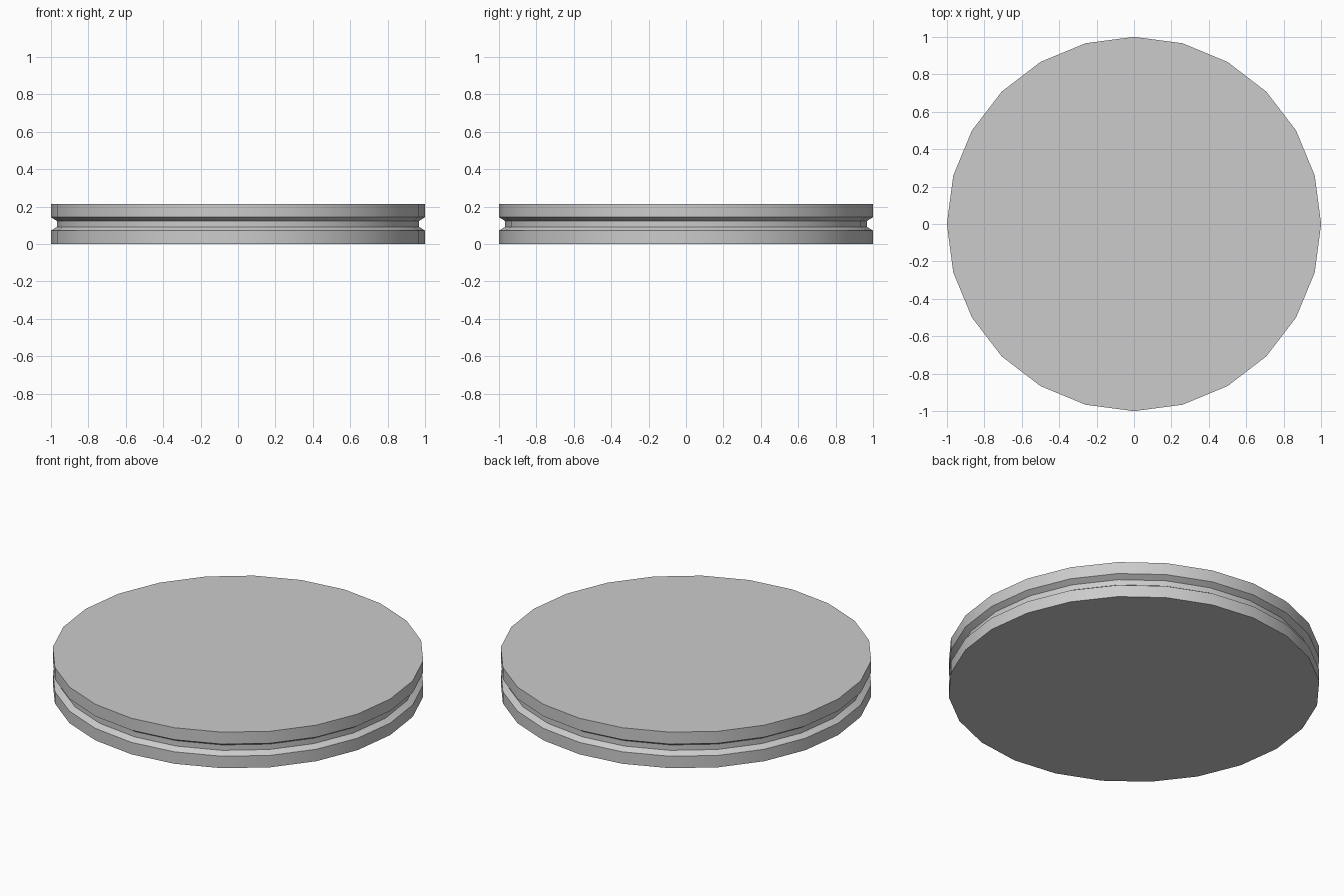
import bpy
import bmesh
from math import cos, sin, tau

if "Cube" in bpy.data.objects:
    bpy.data.objects.remove(bpy.data.objects["Cube"])

SIDES = 24
# Rim profile (radius, height): lower band, V-sided groove, upper band
PROFILE = [(1.0, 0.0), (1.0, 0.071), (0.968, 0.091),
           (0.968, 0.123), (1.0, 0.143), (1.0, 0.214)]

bm = bmesh.new()
rings = [[bm.verts.new((r * cos(tau * i / SIDES), r * sin(tau * i / SIDES), z))
          for i in range(SIDES)] for r, z in PROFILE]

# Side walls
for low, high in zip(rings, rings[1:]):
    for i in range(SIDES):
        j = (i + 1) % SIDES
        bm.faces.new((low[i], low[j], high[j], high[i]))

# Flat bottom and top
bm.faces.new(rings[0][::-1])
bm.faces.new(rings[-1])

mesh = bpy.data.meshes.new("grooved_disc")
bm.to_mesh(mesh)
bm.free()
disc = bpy.data.objects.new("grooved_disc", mesh)
bpy.context.collection.objects.link(disc)

# Round the wall shading, keep the rim and groove edges sharp
bpy.context.view_layer.objects.active = disc
disc.select_set(True)
bpy.ops.object.shade_smooth_by_angle(angle=0.5)
